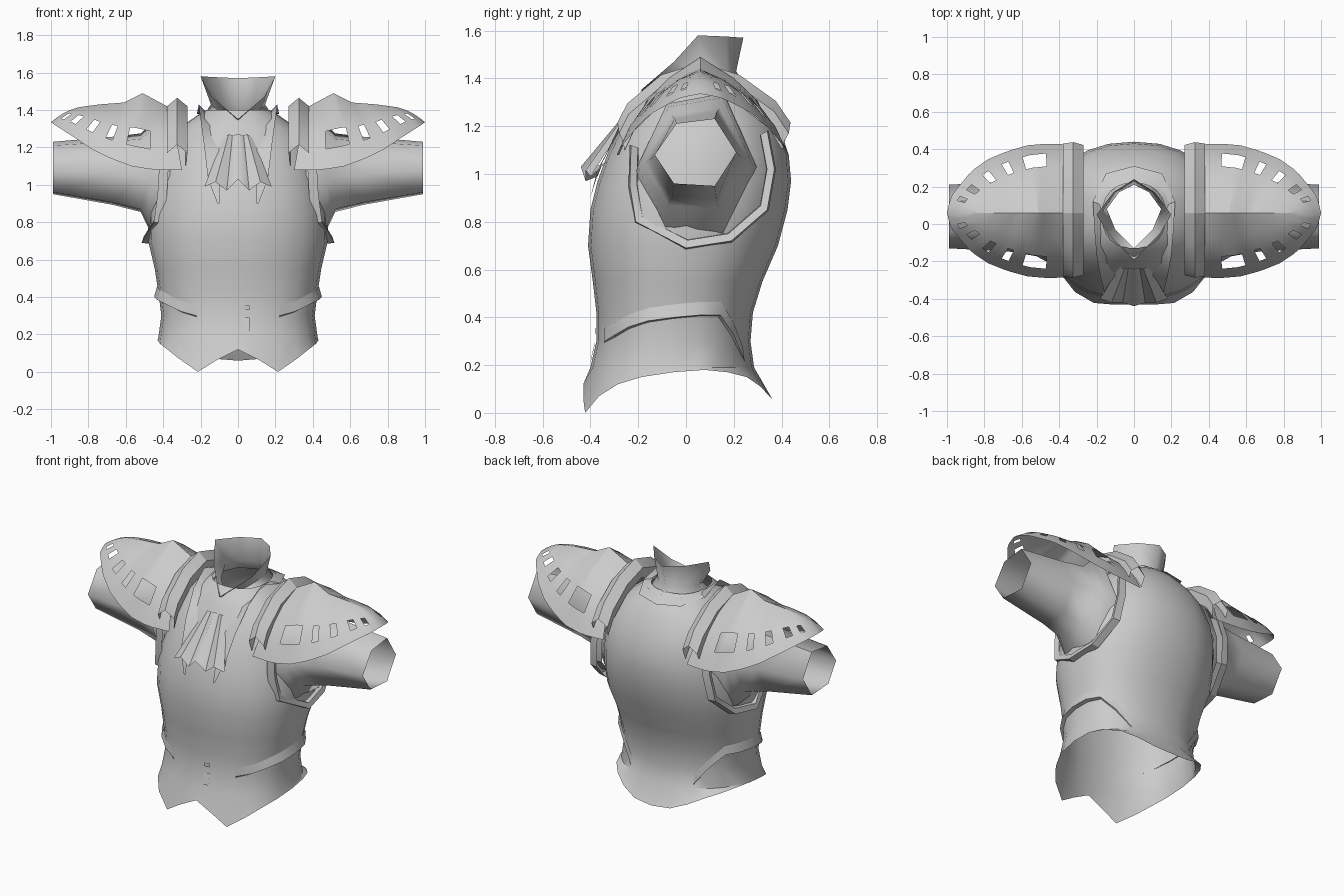
import bpy, bmesh, math

cube = bpy.data.objects.get("Cube")
if cube:
    bpy.data.objects.remove(cube, do_unlink=True)

# One plain grey for the whole garment
grey = bpy.data.materials.new("plain_grey")
grey.use_nodes = True
GREY = (0.6, 0.6, 0.6, 1)
grey.diffuse_color = GREY
grey.node_tree.nodes["Principled BSDF"].inputs["Base Color"].default_value = GREY


def surface(name, rows, closed=False, mirror=True, skip=None, angle=35):
    """Skin a list of equally long point rows, leaving out skipped cells."""
    bm = bmesh.new()
    verts = [[bm.verts.new(point) for point in row] for row in rows]
    count = len(rows[0])
    for r in range(len(rows) - 1):
        for c in range(count if closed else count - 1):
            if skip and skip(r, c):
                continue
            n = (c + 1) % count
            bm.faces.new((verts[r][c], verts[r][n], verts[r + 1][n], verts[r + 1][c]))
    bmesh.ops.recalc_face_normals(bm, faces=bm.faces)
    mesh = bpy.data.meshes.new(name)
    bm.to_mesh(mesh)
    bm.free()
    mesh.materials.append(grey)
    obj = bpy.data.objects.new(name, mesh)
    bpy.context.collection.objects.link(obj)
    bpy.ops.object.select_all(action="DESELECT")
    obj.select_set(True)
    bpy.context.view_layer.objects.active = obj
    bpy.ops.object.shade_smooth_by_angle(angle=math.radians(angle))
    if mirror:
        obj.modifiers.new("mirror", "MIRROR")
    return obj


def mix(a, b, t):
    return tuple(p + (q - p) * t for p, q in zip(a, b))


def along(points, t):
    """Point at fraction t of a polyline, counted by segments."""
    position = t * (len(points) - 1)
    i = min(int(position), len(points) - 2)
    return mix(points[i], points[i + 1], position - i)


# Torso rings: height, half width, front depth, back depth
RINGS = [
    (0.19, 0.425, -0.4, 0.285), (0.3, 0.41, -0.375, 0.27),
    (0.42, 0.425, -0.375, 0.28), (0.55, 0.445, -0.39, 0.32),
    (0.7, 0.48, -0.41, 0.385), (0.85, 0.48, -0.4, 0.425),
    (0.97, 0.465, -0.37, 0.44), (1.08, 0.44, -0.33, 0.43),
    (1.2, 0.4, -0.27, 0.39), (1.3, 0.32, -0.21, 0.33),
    (1.37, 0.22, -0.16, 0.27), (1.4, 0.17, -0.13, 0.22),
]
STEPS = 12


def ring_point(ring, k, offset=0.0):
    """Point on a torso ring; k runs from the front centre to the back centre."""
    z, half, front, back = ring
    angle = math.pi * k / STEPS
    side = max(math.sin(angle), 0.0) ** 0.9
    depth = math.copysign(abs(math.cos(angle)) ** 0.85, math.cos(angle))
    x = (half + offset) * side
    y = (front + back) / 2 - ((back - front) / 2 + offset) * depth
    return (x, y, z)


def on_torso(k, z, offset=0.0):
    for low, high in zip(RINGS, RINGS[1:]):
        if z <= high[0]:
            break
    return ring_point(mix(low, high, (z - low[0]) / (high[0] - low[0])), k, offset)


def hem_point(k, z):
    """Hem point, flattened across the front."""
    x, y, z = ring_point((z, 0.43, -0.47, 0.36), k)
    return (x * 0.93 if k < 3 else x, max(y, -0.43), z)


# Torso shell with a pointed hem, open at the neck and waist
HEM = [0.12, 0.06, 0, 0.07, 0.12, 0.15, 0.17, 0.18, 0.17, 0.15, 0.11, 0.07, 0.06]
rows = [[hem_point(k, z) for k, z in enumerate(HEM)]]
rows += [[ring_point(ring, k) for k in range(STEPS + 1)] for ring in RINGS]
surface("torso", rows)

# Raised waist band that fades out towards the front and back
BAND = [0.3, 0.325, 0.36, 0.385, 0.4, 0.41, 0.41, 0.33, 0.22]
surface("waist_band", [
    [on_torso(k + 2, z + rise, 0.003 + flare * min(1, k / 3, (8 - k) / 3))
     for k, z in enumerate(BAND)]
    for rise, flare in ((0.055, 0), (0, 0.023), (-0.006, -0.01))
])

# Small buckle plates on the front
for name, low, high in (("buckle_plate", 0.22, 0.29), ("buckle_tab", 0.33, 0.355)):
    surface(name, [[on_torso(k, z, 0.006) for k in (0.15, 0.45)] for z in (low, high)],
            mirror=False)

# Sleeves: six-sided tubes that widen into the armholes
CUFF = [(-0.17, -0.01), (-0.09, -0.13), (0.08, -0.14),
        (0.17, 0.0), (0.08, 0.14), (-0.08, 0.12)]
SLEEVE = [(0.38, 1.5, 2.2, 1.03), (0.475, 1.4, 2, 1.04), (0.52, 1.25, 1.5, 1.065),
          (0.67, 1.1, 1.3, 1.075), (0.99, 1, 1, 1.09)]
surface("sleeve", [
    [(x, 0.04 + y * wide, height + z * tall) for y, z in CUFF]
    for x, wide, tall, height in SLEEVE
], closed=True, angle=65)

# Armhole rim: flared strip around the lower part of each armhole
RIM = [(0.42, -0.23, 1.12), (0.43, -0.235, 0.95), (0.45, -0.21, 0.8),
       (0.515, 0, 0.69), (0.49, 0.19, 0.72), (0.45, 0.34, 0.85),
       (0.43, 0.37, 1.02), (0.4, 0.34, 1.18)]
surface("armhole_rim", [
    [(x - inset, 0.06 + (y - 0.06) * scale, 1.02 + (z - 1.02) * scale) for x, y, z in RIM]
    for inset, scale in ((0.05, 1.02), (0, 1), (0.01, 0.9), (0.06, 0.89))
], angle=25)

# Shoulder strap: ridged band arching over each shoulder
ARCH = [(-0.28, 1.17), (-0.24, 1.25), (-0.1, 1.37), (0.06, 1.42),
        (0.22, 1.37), (0.37, 1.26), (0.43, 1.17)]
surface("shoulder_strap", [
    [(x, 0.06 + (y - 0.06) * scale, z + lift) for y, z in ARCH]
    for x, scale, lift in ((0.28, 0.93, -0.07), (0.27, 0.98, 0),
                           (0.325, 1.02, 0.045), (0.38, 1, 0), (0.38, 0.94, -0.04))
], angle=25)

# Pauldron: domed shell from a central ridge to a slotted outer border
CREST = 0.06
RIDGE = [(0.38, CREST, 1.42), (0.51, CREST, 1.49), (0.61, CREST, 1.44),
         (0.74, CREST, 1.43), (0.85, CREST, 1.415)]
BORDER = [(0.3, -0.28, 1.08), (0.45, -0.29, 1.08), (0.57, -0.28, 1.1),
          (0.68, -0.25, 1.14), (0.78, -0.21, 1.19), (0.87, -0.15, 1.25),
          (0.94, -0.07, 1.295), (0.98, -0.02, 1.32), (1, CREST, 1.335)]
COLUMNS = 20
LEVELS = (0, 0.3, 0.56, 0.78, 1)


def dome_point(u, v, back):
    x, y, z = mix(along(RIDGE, u), along(BORDER, u), v)
    bulge = 4 * v * (1 - v) * (1 - 0.7 * u)
    y -= 0.045 * bulge
    z += 0.04 * bulge
    if back:
        y = CREST + (CREST - y) * 1.06
    return (x, y, z)


def is_slot(row, column):
    column = min(column, 2 * COLUMNS - 1 - column)
    return row == 2 and (column in (3, 4, 5) or (column > 6 and column % 3 == 2))


surface("pauldron", [
    [dome_point(1 - abs(1 - i / COLUMNS), v, i > COLUMNS)
     for i in range(2 * COLUMNS + 1)]
    for v in LEVELS
], skip=is_slot)

# Standing neck collar with an open front
surface("neck_collar", [
    [(0, 0.25, 1.36), (0.13, 0.2, 1.36), (0.19, 0.07, 1.36), (0.15, -0.08, 1.32), (0, -0.18, 1.3)],
    [(0, 0.21, 1.43), (0.08, 0.17, 1.43), (0.145, 0.08, 1.43), (0.1, -0.03, 1.39), (0, -0.13, 1.33)],
    [(0, 0.24, 1.57), (0.11, 0.17, 1.575), (0.2, 0.05, 1.58), (0.14, -0.05, 1.47), (0, -0.19, 1.35)],
], angle=60)

# Coat collar that runs from the nape into the lapels
surface("lapel", [
    [(0, 0.25, 1.39), (0.12, 0.22, 1.39), (0.17, 0.1, 1.39), (0.16, -0.05, 1.36),
     (0.12, -0.17, 1.3), (0.1, -0.28, 1.18), (0.1, -0.37, 1.02), (0.1, -0.4, 0.9)],
    [(0, 0.31, 1.35), (0.15, 0.27, 1.36), (0.22, 0.12, 1.38), (0.21, -0.05, 1.43),
     (0.2, -0.17, 1.35), (0.18, -0.28, 1.2), (0.16, -0.36, 1.03), (0.11, -0.4, 0.9)],
])

# Pleated neck cloth flaring out over the chest
surface("neck_cloth", [
    [(0, -0.24, 1.27), (0.03, -0.235, 1.265), (0.05, -0.24, 1.27), (0.08, -0.23, 1.25)],
    [(0, -0.44, 1.03), (0.06, -0.42, 0.97), (0.12, -0.42, 1.015), (0.18, -0.4, 0.99)],
    [(0, -0.36, 1.03), (0.06, -0.37, 0.99), (0.1, -0.35, 1.04), (0.15, -0.33, 1.05)],
], angle=30)
